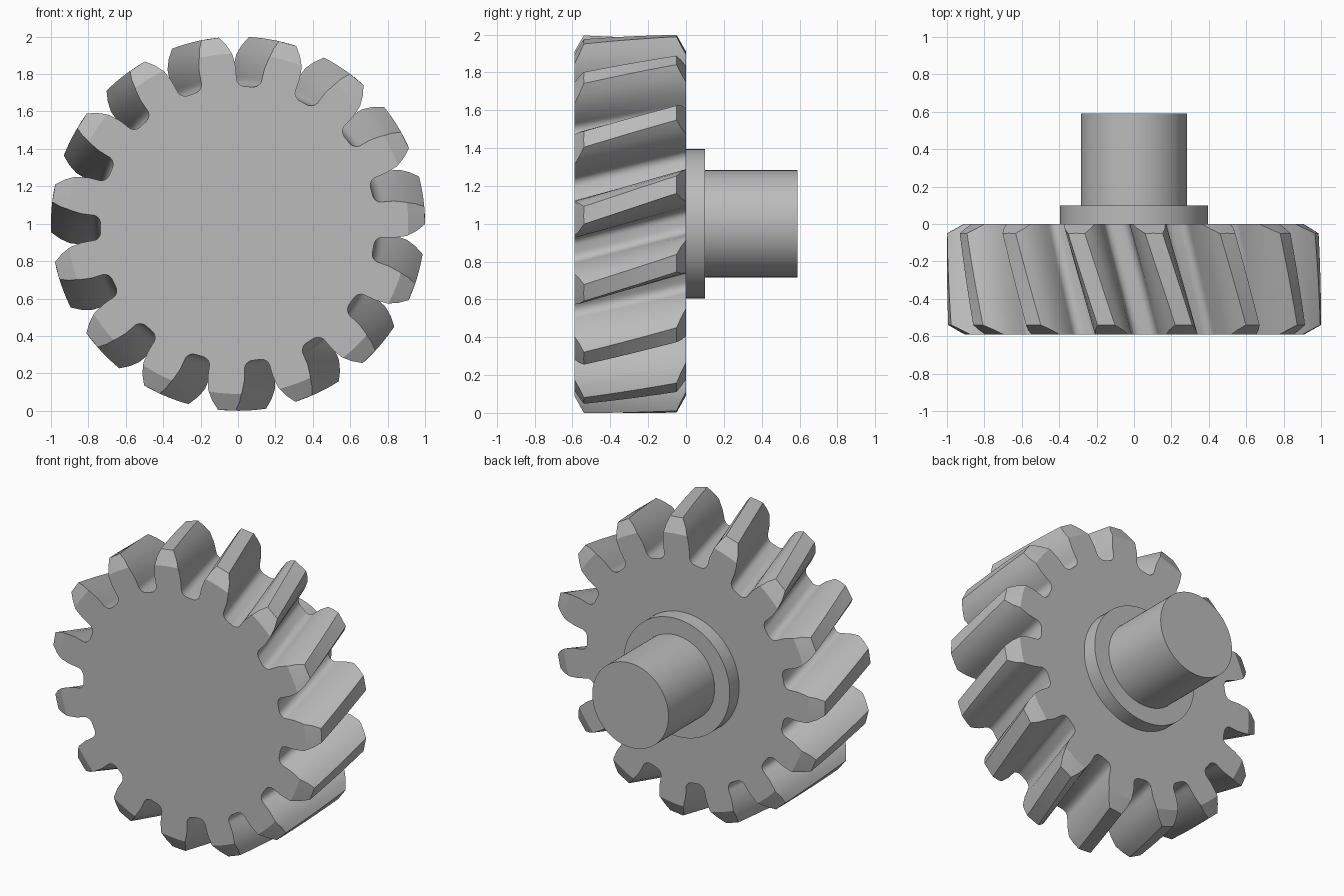
import bpy
import bmesh
from math import sin, cos, radians, degrees, pi

cube = bpy.data.objects.get("Cube")
if cube:
    bpy.data.objects.remove(cube, do_unlink=True)

TEETH = 15
PITCH = 360 / TEETH
FRONT, BACK = -0.59, 0.0
START, TWIST = 97.6, 11.3      # tooth direction at the front face, helix turn in degrees
AXIS_Z = 1.0

steel = bpy.data.materials.new("steel_grey")
steel.use_nodes = True
GREY = (0.5, 0.5, 0.5, 1)
steel.diffuse_color = GREY
steel.node_tree.nodes["Principled BSDF"].inputs["Base Color"].default_value = GREY


def add_object(name, bm):
    bmesh.ops.recalc_face_normals(bm, faces=bm.faces)
    mesh = bpy.data.meshes.new(name)
    bm.to_mesh(mesh)
    bm.free()
    mesh.materials.append(steel)
    obj = bpy.data.objects.new(name, mesh)
    bpy.context.collection.objects.link(obj)
    return obj


def loft(name, rings):
    """Skin closed rings of points and cap both ends."""
    bm = bmesh.new()
    loops = [[bm.verts.new(p) for p in ring] for ring in rings]
    for a, b in zip(loops, loops[1:]):
        n = len(a)
        for i in range(n):
            j = (i + 1) % n
            bm.faces.new((a[i], a[j], b[j], b[i]))
    bm.faces.new(loops[0])
    bm.faces.new(loops[-1])
    return add_object(name, bm)


def point(r, deg, y):
    return (r * cos(radians(deg)), y, AXIS_Z + r * sin(radians(deg)))


def circle(r, y, n):
    return [point(r, 360 * i / n, y) for i in range(n)]


def smooth(obj):
    bpy.ops.object.select_all(action='DESELECT')
    obj.select_set(True)
    bpy.context.view_layer.objects.active = obj
    bpy.ops.object.shade_smooth_by_angle(angle=0.45)


# Half tooth as (radius, half angle): rounded root fillet, then curved flank
FILLET, ROOT = 0.05, 0.735
half = []
for i in range(7):
    phi = i * pi / 12
    r = ROOT + FILLET * (1 - cos(phi))
    half.append((r, PITCH / 2 - degrees((0.019 + FILLET * sin(phi)) / r)))
half += [(0.84, 6.7), (0.9, 5.8), (0.955, 4.4), (1.0, 2.7)]
tooth = [(r, -a) for r, a in half] + [(r, a) for r, a in reversed(half)]

# Helical gear body
STEPS = 12
rings = []
for s in range(STEPS + 1):
    t = s / STEPS
    y = FRONT + (BACK - FRONT) * t
    rings.append([point(r, START + TWIST * t + PITCH * k + a, y)
                  for k in range(TEETH) for r, a in tooth])
gear = loft("helical_gear", rings)

# Conical drum that trims the tooth ends
SLOPE, END_R = 1.8, 0.91
profile = [(END_R + SLOPE * d, d) for d in (-0.01, 0.06)]
stations = [(r, FRONT + d) for r, d in profile] + [(r, BACK - d) for r, d in reversed(profile)]
drum = loft("chamfer_cutter", [circle(r, y, 180) for r, y in stations])
drum.hide_render = True

trim = gear.modifiers.new("trim", 'BOOLEAN')
trim.operation = 'INTERSECT'
trim.solver = 'EXACT'
trim.object = drum
bpy.context.view_layer.objects.active = gear
bpy.ops.object.modifier_apply(modifier=trim.name)
bpy.data.objects.remove(drum, do_unlink=True)
smooth(gear)

# Collar and shaft on the back
for name, r, y0, y1 in (("collar", 0.395, BACK, 0.1), ("shaft", 0.283, 0.1, 0.59)):
    smooth(loft(name, [circle(r, y0, 96), circle(r, y1, 96)]))
